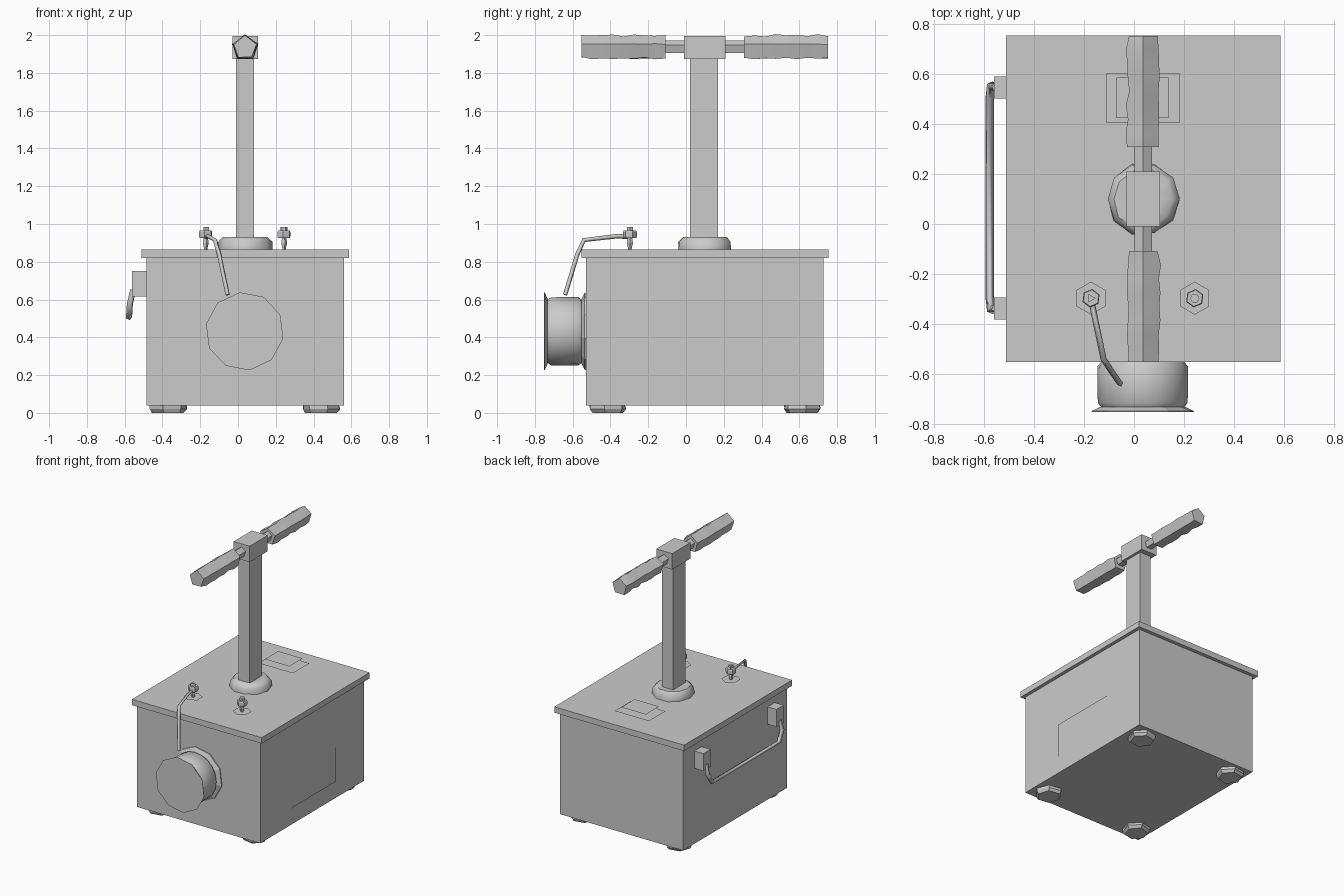
import bpy, bmesh, math, random
from mathutils import Vector, Matrix

if "Cube" in bpy.data.objects:
    bpy.data.objects.remove(bpy.data.objects["Cube"])

random.seed(4)
CX, CY = 0.037, 0.1   # plunger axis


def finish(name, bm, smooth=None):
    bmesh.ops.recalc_face_normals(bm, faces=bm.faces)
    me = bpy.data.meshes.new(name)
    bm.to_mesh(me)
    bm.free()
    ob = bpy.data.objects.new(name, me)
    bpy.context.collection.objects.link(ob)
    if smooth:
        bpy.ops.object.select_all(action='DESELECT')
        ob.select_set(True)
        bpy.context.view_layer.objects.active = ob
        bpy.ops.object.shade_smooth_by_angle(angle=math.radians(smooth))
    return ob


def box(name, lo, hi):
    lo, hi = Vector(lo), Vector(hi)
    bm = bmesh.new()
    bmesh.ops.create_cube(bm, size=1)
    for v in bm.verts:
        v.co = (lo + hi) / 2 + v.co * (hi - lo)
    return finish(name, bm)


def lathe(name, profile, sides, loc, along_y=False, phase=0.0, jitter=0.0, smooth=None):
    """Rings of (radius, height) around z or y, capped at both ends."""
    m = Matrix.Translation(loc)
    if along_y:
        m = m @ Matrix.Rotation(-math.pi / 2, 4, 'X')
    bm = bmesh.new()
    rings = []
    for r, h in profile:
        ring = []
        for i in range(sides):
            a = phase + 2 * math.pi * i / sides
            rr = r * (1 + random.uniform(-jitter, jitter))
            ring.append(bm.verts.new(m @ Vector((rr * math.cos(a), rr * math.sin(a), h))))
        rings.append(ring)
    for a, b in zip(rings, rings[1:]):
        for i in range(sides):
            j = (i + 1) % sides
            bm.faces.new((a[i], a[j], b[j], b[i]))
    bm.faces.new(rings[0])
    bm.faces.new(rings[-1])
    return finish(name, bm, smooth)


def plate(name, corners):
    bm = bmesh.new()
    bm.faces.new([bm.verts.new(c) for c in corners])
    return finish(name, bm)


def tube(name, points, radius):
    cu = bpy.data.curves.new(name, 'CURVE')
    cu.dimensions = '3D'
    cu.bevel_depth = radius
    cu.bevel_resolution = 0
    cu.use_fill_caps = True
    sp = cu.splines.new('POLY')
    sp.points.add(len(points) - 1)
    for p, co in zip(sp.points, points):
        p.co = (*co, 1)
    ob = bpy.data.objects.new(name, cu)
    bpy.context.collection.objects.link(ob)
    bpy.ops.object.select_all(action='DESELECT')
    ob.select_set(True)
    bpy.context.view_layer.objects.active = ob
    bpy.ops.object.convert(target='MESH')


# Box and lid
box("body", (-0.485, -0.53, 0.04), (0.56, 0.727, 0.825))
box("lid", (-0.512, -0.552, 0.82), (0.587, 0.755, 0.865))

# Feet
for x in (-0.37, 0.44):
    for y in (-0.415, 0.615):
        lathe("foot", [(0.085, 0), (0.1, 0.02), (0.097, 0.045)], 6, (x, y, 0),
              phase=random.random(), jitter=0.05)

# Plunger: collar, shaft, head, crossbar, worn grips
lathe("collar", [(0.143, 0.86), (0.145, 0.905), (0.12, 0.932), (0.07, 0.93)], 10,
      (CX, CY, 0), jitter=0.03, smooth=50)
box("plunger_shaft", (-0.01, 0.02, 0.87), (0.085, 0.17, 1.9))
box("plunger_head", (-0.03, -0.01, 1.873), (0.105, 0.21, 1.995))
lathe("crossbar", [(0.037, -0.2), (0.037, 0.4)], 5, (CX, 0, 1.935), True, -math.pi / 2)
for y0, y1 in ((-0.553, -0.108), (0.308, 0.753)):
    rings = [(0.069 if i % 2 else 0.064, y0 + (y1 - y0) * i / 8) for i in range(9)]
    lathe("grip", rings, 5, (CX, 0, 1.932), True, -math.pi / 2, 0.08, smooth=50)

# Wire reel on the front
reel = (0.035, 0, 0.432)
lathe("reel_drum", [(0.165, -0.735), (0.18, -0.715), (0.181, -0.57), (0.165, -0.55)], 20,
      reel, True, smooth=40)
lathe("reel_front_flange", [(0.208, -0.752), (0.207, -0.748), (0.175, -0.733)], 10,
      reel, True, math.pi / 10 * 0.6)
lathe("reel_back_flange", [(0.175, -0.552), (0.205, -0.537), (0.206, -0.528)], 10,
      reel, True, math.pi / 10 * 0.6)

# Terminals
for x in (-0.172, 0.243):
    loc = (x, -0.297, 0)
    plate("terminal_washer", [(x + 0.066 * math.sin(i * math.pi / 3),
                               -0.297 + 0.066 * math.cos(i * math.pi / 3), 0.878) for i in range(6)])
    lathe("terminal_post", [(0.009, 0.865), (0.017, 0.9), (0.012, 0.93)], 5, loc)
    lathe("terminal_nut", [(0.034, 0.925), (0.037, 0.935), (0.037, 0.957), (0.033, 0.965)], 6,
          loc, phase=0.4)
    lathe("terminal_tip", [(0.019, 0.96), (0.019, 0.985)], 3 if x < 0 else 6, loc)

# Wire from the left terminal to the reel
tube("wire", [(-0.172, -0.297, 0.93), (-0.16, -0.36, 0.936), (-0.122, -0.54, 0.915),
              (-0.1, -0.575, 0.84), (-0.055, -0.64, 0.625)], 0.012)

# Carry handle on the left side
for y0, y1 in ((-0.382, -0.295), (0.503, 0.59)):
    box("handle_bracket", (-0.56, y0, 0.617), (-0.48, y1, 0.75))
tube("carry_handle", [(-0.555, -0.338, 0.65), (-0.572, -0.345, 0.58), (-0.577, -0.3, 0.505),
                      (-0.577, 0.51, 0.505), (-0.572, 0.555, 0.58), (-0.555, 0.548, 0.65)], 0.017)

# Flat plates on the lid and right side
for name, x0, x1, y0, y1, z in (("lid_plate", -0.11, 0.182, 0.405, 0.605, 0.884),
                                ("lid_plate_inner", -0.07, 0.138, 0.425, 0.586, 0.917)):
    plate(name, [(x0, y0, z), (x1, y0, z), (x1, y1, z), (x0, y1, z)])
plate("side_plate", [(0.566, -0.165, 0.17), (0.566, 0.375, 0.17),
                     (0.566, 0.375, 0.43), (0.566, -0.165, 0.43)])
